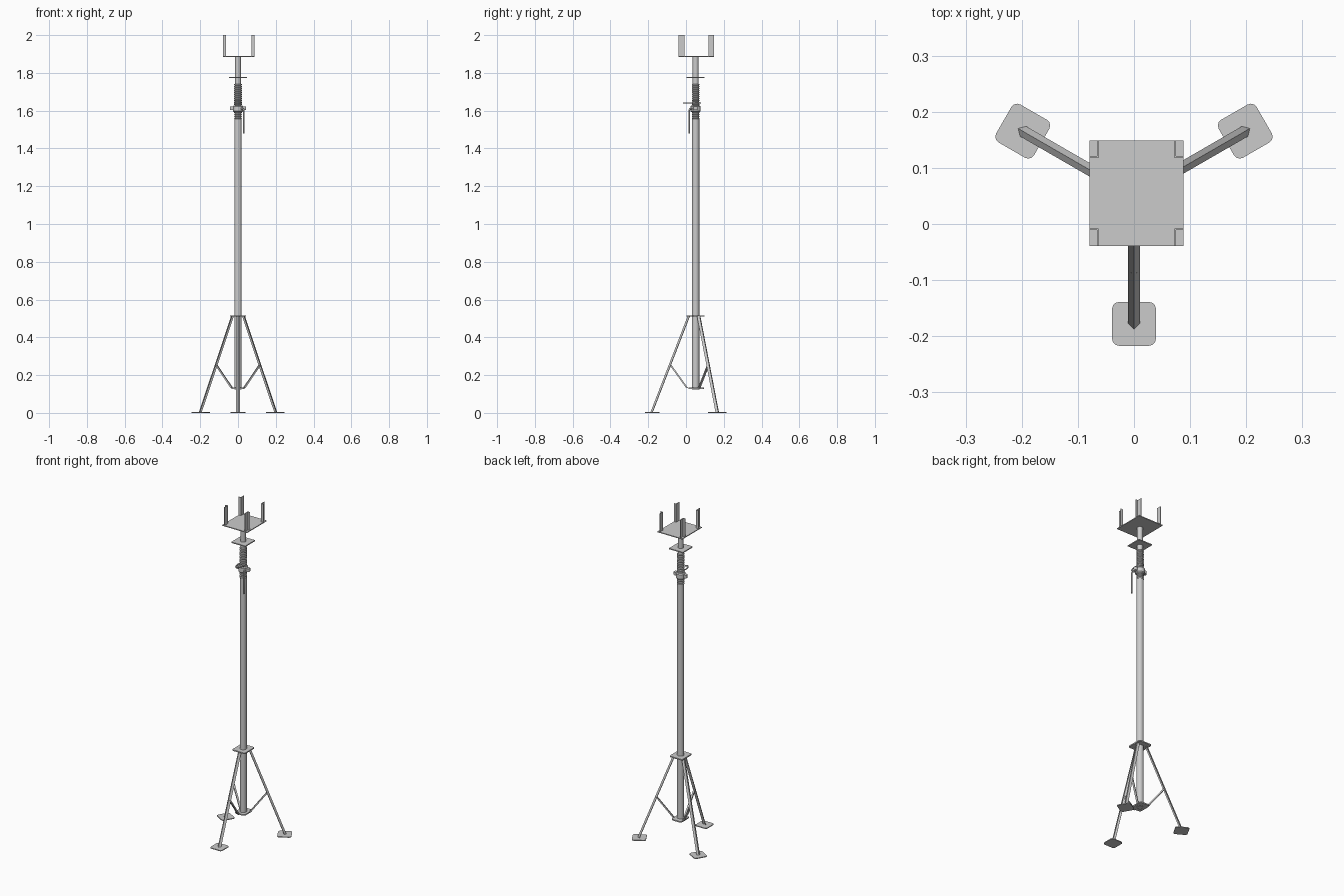
import bpy, bmesh, math
from mathutils import Vector, Matrix

if "Cube" in bpy.data.objects:
    bpy.data.objects.remove(bpy.data.objects["Cube"])

CY = 0.051  # mast axis


def make(name, bm, smooth=False):
    bmesh.ops.recalc_face_normals(bm, faces=bm.faces)
    me = bpy.data.meshes.new(name)
    bm.to_mesh(me)
    bm.free()
    ob = bpy.data.objects.new(name, me)
    bpy.context.collection.objects.link(ob)
    if smooth:
        bpy.ops.object.select_all(action='DESELECT')
        ob.select_set(True)
        bpy.context.view_layer.objects.active = ob
        bpy.ops.object.shade_smooth_by_angle(angle=math.radians(35))
    return ob


def loft(name, low, z0, high, z1):
    bm = bmesh.new()
    a = [bm.verts.new((x, y, z0)) for x, y in low]
    b = [bm.verts.new((x, y, z1)) for x, y in high]
    n = len(a)
    bm.faces.new(a)
    bm.faces.new(b)
    for i in range(n):
        bm.faces.new((a[i], a[(i + 1) % n], b[(i + 1) % n], b[i]))
    return make(name, bm)


def plate(name, x, y, w, d, z0, z1, c=0.0):
    w, d = w / 2, d / 2
    if c:
        pts = []
        for sx, sy, a in ((1, 1, 0), (-1, 1, 90), (-1, -1, 180), (1, -1, 270)):
            for k in range(4):
                t = math.radians(a + 30 * k)
                pts.append((x + sx * (w - c) + c * math.cos(t), y + sy * (d - c) + c * math.sin(t)))
    else:
        pts = [(x + w, y + d), (x - w, y + d), (x - w, y - d), (x + w, y - d)]
    return loft(name, pts, z0, pts, z1)


def lathe(name, profile, n=32, closed=False):
    bm = bmesh.new()
    rings = [[bm.verts.new((r * math.cos(2 * math.pi * i / n), CY + r * math.sin(2 * math.pi * i / n), z))
              for i in range(n)] for r, z in profile]
    pairs = list(zip(rings, rings[1:]))
    if closed:
        pairs.append((rings[-1], rings[0]))
    else:
        bm.faces.new(rings[0])
        bm.faces.new(rings[-1])
    for a, b in pairs:
        for i in range(n):
            j = (i + 1) % n
            bm.faces.new((a[i], a[j], b[j], b[i]))
    return make(name, bm, True)


def wire(name, pts, r, cyclic=False):
    cu = bpy.data.curves.new(name, 'CURVE')
    cu.dimensions = '3D'
    cu.bevel_depth = r
    cu.bevel_resolution = 2
    cu.use_fill_caps = True
    sp = cu.splines.new('POLY')
    sp.points.add(len(pts) - 1)
    for p, co in zip(sp.points, pts):
        p.co = (*co, 1)
    sp.use_cyclic_u = cyclic
    ob = bpy.data.objects.new(name, cu)
    bpy.context.collection.objects.link(ob)
    return ob


# Mast: hollow outer tube, inner tube
lathe("outer_tube", [(0.0195, 0.125), (0.0195, 1.56), (0.0165, 1.56), (0.0165, 0.125)], closed=True)
lathe("inner_tube", [(0.0155, 1.4), (0.0155, 1.886)])

# Threaded sleeve
thread = [(0.0155, 1.555)]
z = 1.555
while z < 1.735:
    thread += [(0.017, z), (0.0205, z + 0.003), (0.0205, z + 0.006), (0.017, z + 0.009)]
    z += 0.0105
thread.append((0.0155, 1.742))
lathe("threaded_sleeve", thread)

# Adjusting nut with two side ears
lathe("adjusting_nut", [(0.022, 1.592), (0.027, 1.597), (0.027, 1.623), (0.022, 1.628)])
for s, n in ((1, "right"), (-1, "left")):
    plate("nut_ear_" + n, s * 0.031, CY, 0.024, 0.022, 1.603, 1.622, 0.008)

# Locking pin loop and hanging handle
wire("pin_loop", [(0.018 * math.cos(t), 0.031 + 0.045 * math.sin(t), 1.641)
                  for t in [2 * math.pi * i / 24 for i in range(24)]], 0.0035, True)
wire("nut_handle", [(0.012, 0.042, 1.61), (0.026, 0.022, 1.61), (0.031, 0.017, 1.603), (0.031, 0.017, 1.478)], 0.0045)

# Collar plates
plate("upper_flange", 0, CY - 0.001, 0.094, 0.094, 1.772, 1.778)
plate("leg_collar", 0, CY, 0.086, 0.096, 0.509, 0.516, 0.01)
plate("base_collar", 0, CY + 0.003, 0.068, 0.084, 0.127, 0.134, 0.014)

# Head plate with four corner angle posts
X0, X1, Y0, Y1 = -0.079, 0.088, -0.039, 0.149
plate("head_plate", (X0 + X1) / 2, (Y0 + Y1) / 2, X1 - X0, Y1 - Y0, 1.884, 1.889)
for x, sx in ((X0, 1), (X1, -1)):
    for y, sy in ((Y0, 1), (Y1, -1)):
        w, d, t = 0.016, 0.031, 0.003
        prof = [(x + sx * a, y + sy * b) for a, b in
                ((w, 0), (w, d), (0, d), (0, d - t), (w - t, d - t), (w - t, 0))]
        loft("head_post", prof, 1.889, prof, 2.0)

# Three angle-iron legs with feet and braces
angle = [(0, 0), (-0.0105, 0.0105), (-0.0128, 0.0083), (-0.0045, 0), (-0.0128, -0.0083), (-0.0105, -0.0105)]
for name, deg in (("front", -90), ("right", 30), ("left", 150)):
    M = Matrix.Translation((0, CY, 0)) @ Matrix.Rotation(math.radians(deg), 4, 'Z')
    parts = [loft(name + "_leg", [(0.239 + a, b) for a, b in angle], 0.004,
                  [(0.043 + a, b) for a, b in angle], 0.511),
             plate(name + "_foot", 0.229, 0, 0.078, 0.078, 0, 0.005, 0.012)]
    lo, hi = (0.022, 0.131), (0.134, 0.254)
    bar = [(lo[0] - 0.004, -0.005), (lo[0] + 0.006, -0.005), (lo[0] + 0.006, 0.005), (lo[0] - 0.004, 0.005)]
    top = [(x + hi[0] - lo[0], y) for x, y in bar]
    shift = 0.044 if name == "front" else 0.036
    parts.append(loft(name + "_brace", [(x + shift - lo[0], y) for x, y in bar], lo[1],
                      [(x - 0.002, y) for x, y in top], hi[1]))
    for p in parts:
        p.data.transform(M)
